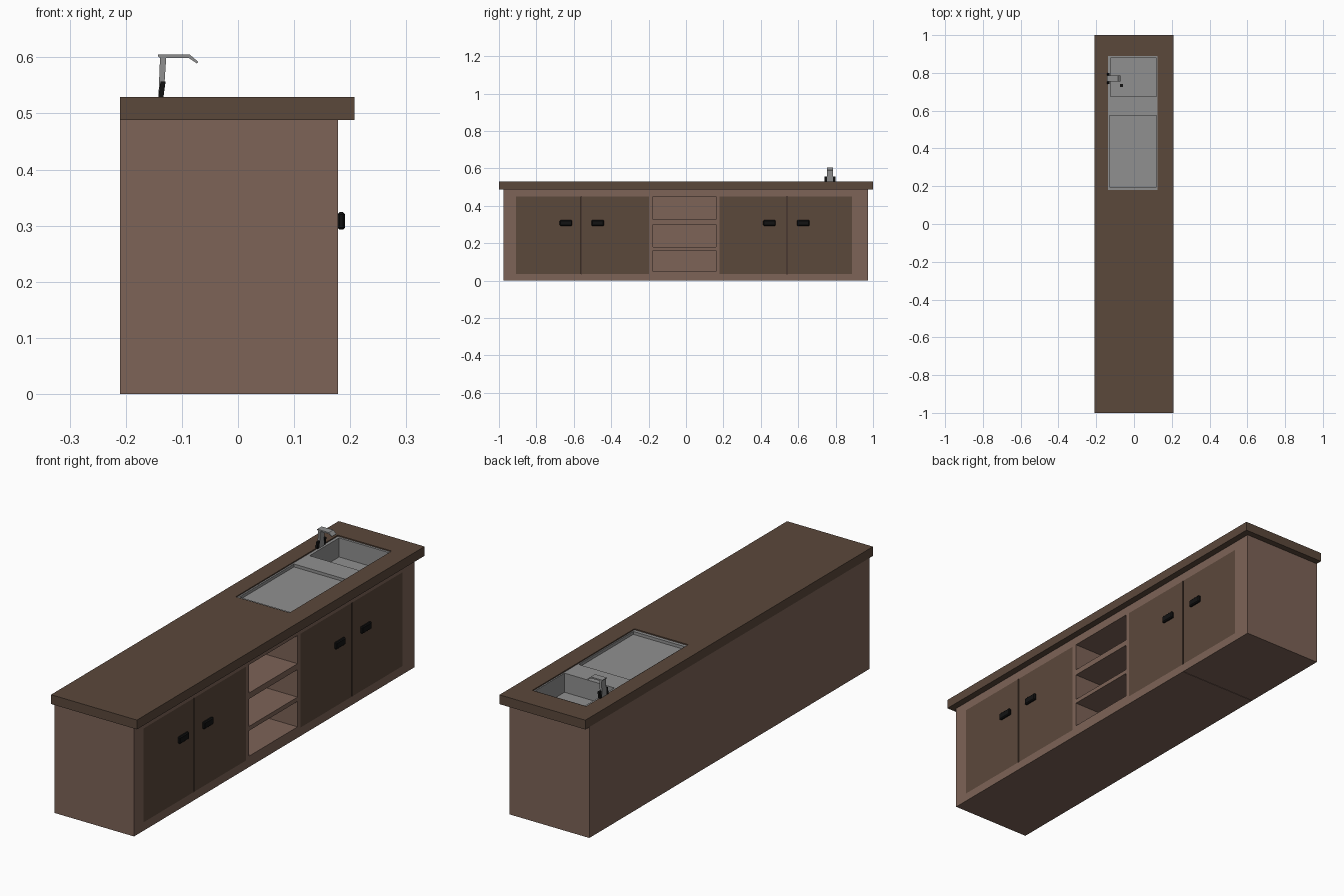
import bpy, bmesh

if "Cube" in bpy.data.objects:
    bpy.data.objects.remove(bpy.data.objects["Cube"])


def material(name, rgb):
    m = bpy.data.materials.new(name)
    m.diffuse_color = (*rgb, 1)
    m.use_nodes = True
    m.node_tree.nodes["Principled BSDF"].inputs["Base Color"].default_value = m.diffuse_color
    return m


WOOD = material("light_wood", (0.205, 0.125, 0.095))
DARK = material("dark_wood", (0.105, 0.065, 0.044))
STEEL = material("steel", (0.28, 0.28, 0.28))
BLACK = material("black", (0.006, 0.006, 0.006))


def finish(name, bm, mat):
    bmesh.ops.recalc_face_normals(bm, faces=bm.faces[:])
    me = bpy.data.meshes.new(name)
    bm.to_mesh(me)
    bm.free()
    ob = bpy.data.objects.new(name, me)
    bpy.context.collection.objects.link(ob)
    if mat:
        me.materials.append(mat)
    return ob


def boxes(name, mat, *bounds):
    """One object made of boxes given as (x0, x1, y0, y1, z0, z1)."""
    bm = bmesh.new()
    for x0, x1, y0, y1, z0, z1 in bounds:
        for v in bmesh.ops.create_cube(bm, size=1)["verts"]:
            v.co = (x1 if v.co.x > 0 else x0,
                    y1 if v.co.y > 0 else y0,
                    z1 if v.co.z > 0 else z0)
    return finish(name, bm, mat)


def prism(name, mat, profile, y0, y1):
    """Extrude an x-z profile along y."""
    bm = bmesh.new()
    face = bm.faces.new([bm.verts.new((x, y0, z)) for x, z in profile])
    new = bmesh.ops.extrude_face_region(bm, geom=[face])["geom"]
    verts = [g for g in new if isinstance(g, bmesh.types.BMVert)]
    bmesh.ops.translate(bm, verts=verts, vec=(0, y1 - y0, 0))
    return finish(name, bm, mat)


def apply_modifier(ob, mod):
    bpy.context.view_layer.objects.active = ob
    bpy.ops.object.modifier_apply(modifier=mod.name)


def cut(ob, *bounds):
    for b in bounds:
        cutter = boxes("cutter", None, b)
        mod = ob.modifiers.new("cut", "BOOLEAN")
        mod.operation, mod.solver, mod.object = "DIFFERENCE", "EXACT", cutter
        apply_modifier(ob, mod)
        bpy.data.objects.remove(cutter)


FRONT, BACK = 0.178, -0.21
DOOR_Z = (0.037, 0.45)
NICHES = [(0.048, 0.16), (0.179, 0.30), (0.326, 0.45)]
BASIN = (-0.124, 0.119, 0.675, 0.88)

# Cabinet body: two door cavities, three open niches, room for the basin
body = boxes("cabinet_body", WOOD, (BACK, FRONT, -0.977, 0.972, 0, 0.488))
cut(body,
    (-0.195, 0.3, -0.91, -0.198, *DOOR_Z),
    (-0.195, 0.3, 0.18, 0.888, *DOOR_Z),
    *[(-0.195, 0.3, -0.176, 0.16, *z) for z in NICHES],
    (-0.13, 0.125, 0.669, 0.886, 0.43, 0.6))
# Hairline seam across the back and underside
cut(body, (-0.3, -0.208, 0.539, 0.541, -0.1, 0.6),
    (-0.3, 0.176, 0.539, 0.541, -0.1, 0.002))

# Countertop with sink opening
top = boxes("countertop", DARK, (-0.21, 0.208, -1, 1, 0.488, 0.529))
cut(top, (-0.137, 0.125, 0.18, 0.89, 0.4, 0.6))

# Doors, flush with the frame
for i, (y0, y1) in enumerate([(-0.91, -0.562), (-0.558, -0.198),
                              (0.18, 0.536), (0.543, 0.888)]):
    boxes(f"door_{i + 1}", DARK, (0.16, FRONT, y0, y1, *DOOR_Z))

# Door handles
for i, y in enumerate([-0.642, -0.472, 0.446, 0.627]):
    h = boxes(f"handle_{i + 1}", BLACK,
              (FRONT - 0.001, 0.191, y - 0.033, y + 0.033, 0.293, 0.324))
    mod = h.modifiers.new("bevel", "BEVEL")
    mod.width, mod.segments = 0.004, 1
    apply_modifier(h, mod)

# Sink: recessed tray with draining board, plus the basin below
tray = boxes("sink_tray", STEEL, (-0.137, 0.125, 0.18, 0.89, 0.489, 0.524))
cut(tray, (-0.13, 0.12, 0.195, 0.575, 0.511, 0.6), (*BASIN, 0.4, 0.6))
basin = boxes("sink_basin", STEEL, (-0.129, 0.124, 0.67, 0.885, 0.435, 0.489))
cut(basin, (*BASIN, 0.44, 0.6))
boxes("drain", BLACK, (-0.074, -0.059, 0.725, 0.74, 0.439, 0.443))

# Tap with bent spout and two side levers
prism("tap", STEEL,
      [(-0.142, 0.523), (-0.133, 0.523), (-0.128, 0.599), (-0.088, 0.599),
       (-0.073, 0.589), (-0.071, 0.592), (-0.086, 0.605), (-0.143, 0.605),
       (-0.143, 0.602), (-0.139, 0.599)], 0.755, 0.786)
for side, y in (("left", 0.741), ("right", 0.786)):
    prism(f"tap_lever_{side}", BLACK,
          [(-0.143, 0.523), (-0.134, 0.523), (-0.129, 0.557), (-0.138, 0.557)],
          y, y + 0.014)
